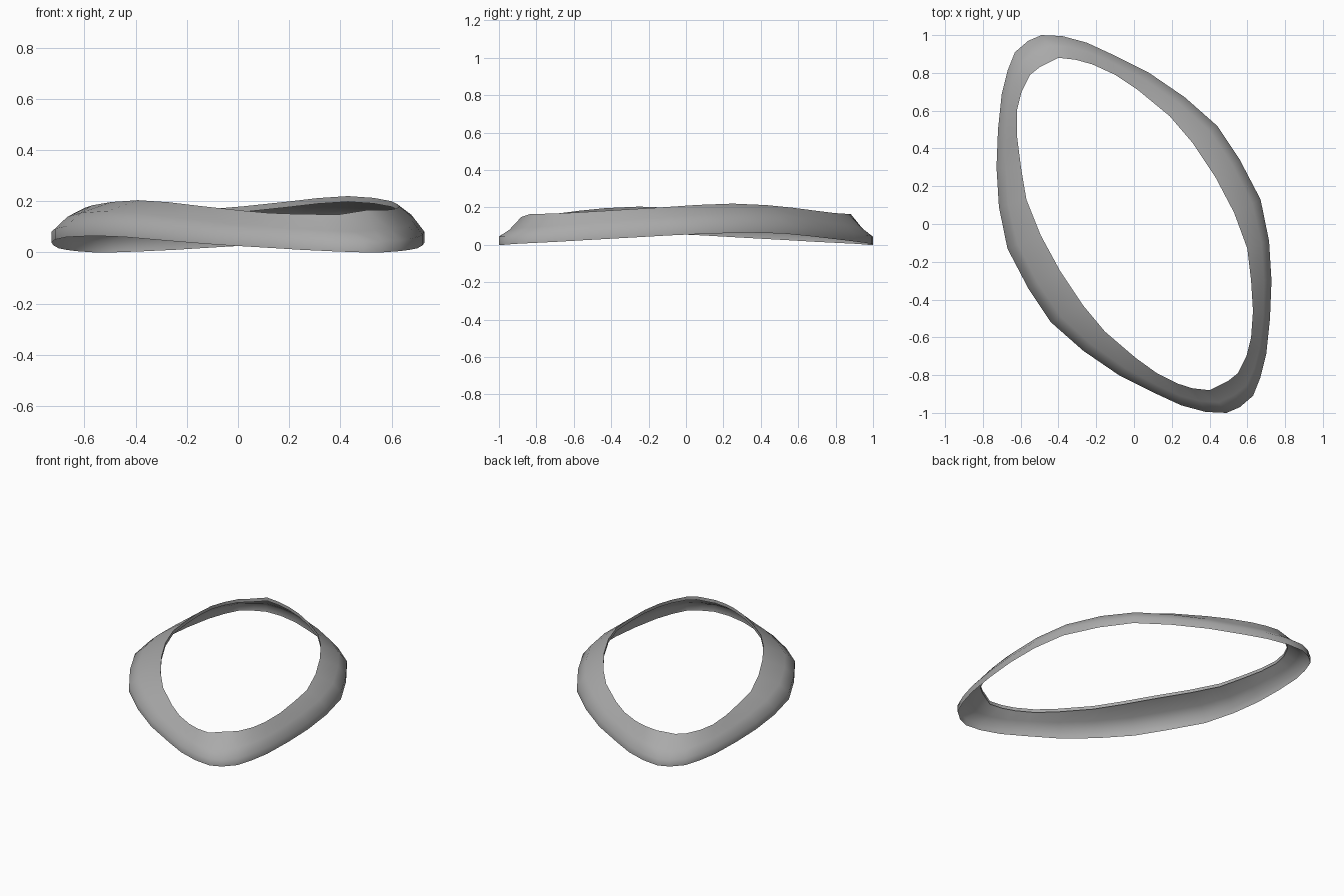
import bpy, bmesh, math

if "Cube" in bpy.data.objects:
    bpy.data.objects.remove(bpy.data.objects["Cube"])

# Half of the ring: outer x, outer y, inner x, inner y, base height, top height
HALF = [
    (-.49, 1.0, -.40, .88, .0, .165), (-.38, .995, -.31, .87, .004, .165),
    (-.25, .96, -.22, .845, .01, .166), (-.12, .90, -.10, .79, .018, .170),
    (.08, .80, .02, .71, .03, .180), (.27, .67, .19, .57, .045, .198),
    (.44, .52, .31, .43, .06, .212), (.56, .34, .43, .25, .065, .220),
    (.67, .13, .53, .06, .06, .213), (.715, -.09, .60, -.13, .05, .200),
    (.728, -.30, .62, -.30, .038, .190), (.72, -.50, .63, -.46, .027, .180),
    (.70, -.69, .62, -.60, .016, .172), (.67, -.81, .595, -.70, .01, .167),
    (.63, -.91, .55, -.79, .005, .165), (.56, -.97, .50, -.83, .0, .165),
]

# Second half: the first turned by 180 degrees, slightly lower and wider
stations = list(HALF)
for i, (ox, oy, ix, iy, zb, zt) in enumerate(HALF):
    widen = .04 * math.sin(math.pi * (i - 1) / 11) if 1 < i < 12 else 0
    stations.append((-ox, -oy, -ix + widen, -iy, zb, zt - .016))


def section(ox, oy, ix, iy, zb, zt):
    """Open cross-section: side wall, rounded shoulder, top, hanging lip."""
    crest = zb / .065
    wall = zb + .043
    shoulder = (.47 - .17 * crest, wall + (.36 + .20 * crest) * (zt - wall))
    outline = [(0, zb), (0, wall), shoulder, (1, zt), (1, zt - .022)]
    return [(ox + (ix - ox) * t, oy + (iy - oy) * t, z) for t, z in outline]


# Ring shell, open underneath
bm = bmesh.new()
loops = [[bm.verts.new(p) for p in section(*s)] for s in stations]
for i, a in enumerate(loops):
    b = loops[(i + 1) % len(loops)]
    for j in range(len(a) - 1):
        bm.faces.new((a[j], a[j + 1], b[j + 1], b[j]))
bm.normal_update()
# Make the top faces look upward
if sum(f.normal.z for f in bm.faces) < 0:
    bmesh.ops.reverse_faces(bm, faces=bm.faces)
mesh = bpy.data.meshes.new("rim_ring")
bm.to_mesh(mesh)
bm.free()
ring = bpy.data.objects.new("rim_ring", mesh)
bpy.context.collection.objects.link(ring)

# Plain grey
grey = bpy.data.materials.new("grey")
grey.diffuse_color = (.4, .4, .4, 1)
grey.use_nodes = True
grey.node_tree.nodes["Principled BSDF"].inputs["Base Color"].default_value = grey.diffuse_color
mesh.materials.append(grey)

# Smooth surface with a crisp lip edge
bpy.context.view_layer.objects.active = ring
ring.select_set(True)
bpy.ops.object.shade_smooth_by_angle(angle=math.radians(60))
